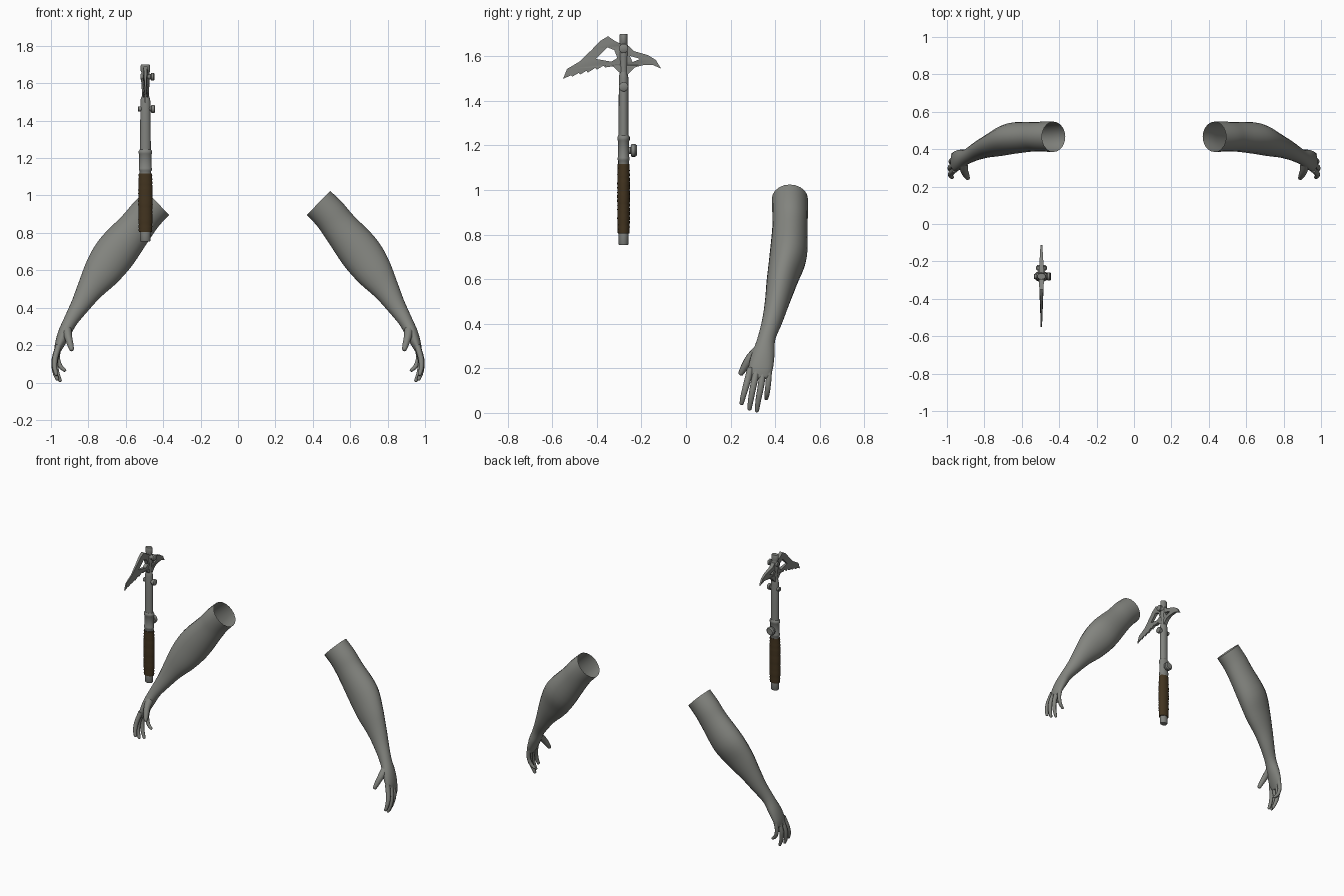
import bpy, math, random
from mathutils import Vector

if "Cube" in bpy.data.objects:
    bpy.data.objects.remove(bpy.data.objects["Cube"])

random.seed(4)


def material(name, rgb):
    m = bpy.data.materials.new(name)
    m.diffuse_color = (*rgb, 1)
    m.use_nodes = True
    m.node_tree.nodes["Principled BSDF"].inputs["Base Color"].default_value = m.diffuse_color
    return m


SKIN = material("arm grey", (0.23, 0.235, 0.215))
METAL = material("metal grey", (0.22, 0.225, 0.21))
WRAP = material("grip brown", (0.055, 0.034, 0.014))


def finish(obj, mat, angle):
    obj.data.materials.clear()
    obj.data.materials.append(mat)
    bpy.ops.object.select_all(action='DESELECT')
    obj.select_set(True)
    bpy.context.view_layer.objects.active = obj
    bpy.ops.object.shade_smooth_by_angle(angle=math.radians(angle))
    return obj


def refine(pts, steps):
    """Catmull-Rom subdivision of section rows (x, y, z, half width, half depth)."""
    out = []
    for i in range(len(pts) - 1):
        p0, p1, p2, p3 = (pts[max(0, min(len(pts) - 1, i + k))] for k in (-1, 0, 1, 2))
        for s in range(steps):
            t = s / steps
            out.append(tuple(0.5 * (2 * b + (c - a) * t + (2 * a - 5 * b + 4 * c - d) * t * t
                                    + (3 * b - a - 3 * c + d) * t ** 3)
                             for a, b, c, d in zip(p0, p1, p2, p3)))
    return out + [pts[-1]]


def tube(name, pts, mat, n=16, steps=1, side=1, open_start=False, round_end=False, flat=False, angle=40):
    """Loft elliptical rings along a path; flat keeps the rings' depth axis on y."""
    pts = refine(pts, steps) if steps > 1 else list(pts)
    if round_end:
        end, prev = Vector(pts[-1][:3]), Vector(pts[-2][:3])
        t = (end - prev).normalized()
        w, d = pts[-1][3:]
        r = min(w, d)
        for k in (0.5, 0.85):
            f = math.sqrt(1 - k * k)
            pts.append((*(end + t * r * k), w * f, d * f))
    verts, faces = [], []
    for i, p in enumerate(pts):
        t = Vector(pts[min(i + 1, len(pts) - 1)][:3]) - Vector(pts[max(i - 1, 0)][:3])
        if flat:
            t.y = 0
        t.normalize()
        ref = Vector((0, 1, 0)) if abs(t.y) < 0.95 else Vector((1, 0, 0))
        u = ref.cross(t).normalized()
        v = t.cross(u)
        for j in range(n):
            a = 2 * math.pi * j / n
            q = Vector(p[:3]) + u * p[3] * math.cos(a) + v * p[4] * math.sin(a)
            verts.append((q.x * side, q.y, q.z))
    for i in range(len(pts) - 1):
        for j in range(n):
            k = (j + 1) % n
            faces.append((i * n + j, i * n + k, (i + 1) * n + k, (i + 1) * n + j))
    if not open_start:
        faces.append(tuple(reversed(range(n))))
    faces.append(tuple(range((len(pts) - 1) * n, len(pts) * n)))
    if side < 0:
        faces = [tuple(reversed(f)) for f in faces]
    me = bpy.data.meshes.new(name)
    me.from_pydata(verts, [], faces)
    obj = bpy.data.objects.new(name, me)
    bpy.context.collection.objects.link(obj)
    return finish(obj, mat, angle)


# Arms: upper arm, elbow, wrist and palm in one open-topped loft
ARM = [(.43, .466, .96, .09, .081), (.49, .467, .90, .092, .080), (.545, .466, .83, .096, .079),
       (.65, .458, .70, .112, .084), (.725, .432, .595, .10, .07), (.79, .41, .50, .072, .056),
       (.842, .388, .415, .052, .047), (.895, .36, .33, .038, .041), (.93, .345, .26, .034, .052),
       (.955, .335, .20, .025, .055), (.966, .332, .165, .016, .046)]
# Fingers: base, two joints, tip
FINGERS = {
    "index_finger": [(.958, .29, .20, .016), (.978, .272, .13, .015), (.98, .258, .08, .013), (.972, .25, .045, .010)],
    "middle_finger": [(.962, .317, .19, .016), (.982, .302, .12, .015), (.98, .291, .06, .013), (.967, .285, .02, .010)],
    "ring_finger": [(.96, .345, .19, .016), (.977, .336, .12, .015), (.97, .325, .06, .013), (.952, .318, .012, .010)],
    "little_finger": [(.955, .372, .20, .015), (.965, .37, .14, .013), (.952, .364, .09, .012), (.927, .36, .066, .009)],
    "thumb": [(.915, .33, .285, .026), (.908, .288, .245, .021), (.897, .262, .205, .017), (.89, .248, .18, .013)],
}
for side, label in ((1, "left"), (-1, "right")):
    tube(label + "_arm", ARM, SKIN, 20, 4, side, open_start=True, round_end=True, flat=True, angle=60)
    for name, rows in FINGERS.items():
        tube(f"{label}_{name}", [(*r, r[3]) for r in rows], SKIN, 10, 3, side, round_end=True, angle=60)

# Climbing axe, standing upright
AX, AY = -.495, -.28


def upright(name, rows, mat, **kw):
    return tube(name, [(AX, AY, z, rx, ry) for z, rx, ry in rows], mat, **kw)


upright("pommel", [(.753, .024, .020), (.758, .027, .023), (.80, .027, .023), (.82, .027, .023)], METAL)

# Wrapped grip with uneven cord ridges
rows = []
for i in range(33):
    f = i / 32
    bulge = 1 + .05 * math.sin(math.pi * f) + (.03 if i % 2 else -.03) + random.uniform(-.02, .02)
    rows.append((.805 + .312 * f, .036 * bulge, .027 * bulge))
upright("wrapped_grip", rows, WRAP)

upright("collar", [(1.105, .031, .024), (1.13, .031, .024), (1.135, .035, .027), (1.145, .035, .027),
                   (1.15, .033, .025), (1.22, .033, .025), (1.225, .036, .028), (1.238, .036, .028),
                   (1.245, .030, .023)], METAL)
upright("shaft", [(1.235, .029, .0225), (1.35, .028, .022), (1.50, .027, .0215), (1.515, .025, .020),
                  (1.53, .020, .016)], METAL)
upright("head_post", [(1.50, .022, .019), (1.55, .018, .017), (1.60, .022, .021), (1.645, .024, .021),
                      (1.655, .020, .017), (1.665, .025, .018), (1.695, .025, .018), (1.70, .022, .016)], METAL)


def along(name, axis, z, rows):
    """Turned part across the shaft: rows of offset along the axis and radius."""
    tube(name, [(AX + o, AY, z, r, r) if axis == 'x' else (AX, AY + o, z, r, r) for o, r in rows], METAL)


along("collar_knob", 'y', 1.178, [(.01, .016), (.032, .016), (.033, .026), (.038, .029), (.052, .029), (.060, .022)])
along("shaft_bolt", 'x', 1.463, [(-.04, .012), (-.038, .014), (-.02, .014), (.03, .014), (.032, .021), (.048, .021),
                                 (.052, .016)])
along("head_bolt", 'x', 1.635, [(-.026, .014), (-.022, .017), (.02, .017), (.028, .013), (.032, .021), (.044, .021),
                                (.048, .016)])

# Head blade: long toothed pick and short adze, with cut-outs
OUTLINE = [(-.552, 1.498), (-.534, 1.543), (-.475, 1.578), (-.42, 1.632), (-.386, 1.668), (-.35, 1.69),
           (-.318, 1.668), (-.28, 1.65), (-.255, 1.645), (-.233, 1.623), (-.17, 1.605), (-.135, 1.583),
           (-.112, 1.545), (-.152, 1.562), (-.193, 1.56), (-.23, 1.55), (-.25, 1.53), (-.27, 1.507),
           (-.305, 1.533), (-.327, 1.555), (-.363, 1.550), (-.37, 1.558), (-.40, 1.540), (-.407, 1.548),
           (-.44, 1.527), (-.447, 1.535), (-.475, 1.518), (-.482, 1.525), (-.51, 1.509), (-.516, 1.515)]
HOLES = [[(-.405, 1.588), (-.352, 1.64), (-.322, 1.628), (-.308, 1.592), (-.335, 1.576)],
         [(-.252, 1.602), (-.205, 1.588), (-.240, 1.574)]]
cu = bpy.data.curves.new("head_blade", 'CURVE')
cu.dimensions = '2D'
cu.fill_mode = 'BOTH'
cu.extrude = 1
for loop in [OUTLINE] + HOLES:
    sp = cu.splines.new('POLY')
    sp.points.add(len(loop) - 1)
    for pt, (y, z) in zip(sp.points, loop):
        pt.co = (y, z, 0, 1)
    sp.use_cyclic_u = True
blade = bpy.data.objects.new("head_blade", cu)
bpy.context.collection.objects.link(blade)
bpy.context.view_layer.objects.active = blade
blade.select_set(True)
bpy.ops.object.convert(target='MESH')
blade = bpy.context.view_layer.objects.active
# Stand the plate up and thin it toward both tips
for v in blade.data.vertices:
    y, z, side = v.co
    half = max(.004, .015 - .06 * abs(y - AY))
    v.co = (AX + half * (1 if side > 0 else -1), y, z)
finish(blade, METAL, 30)
